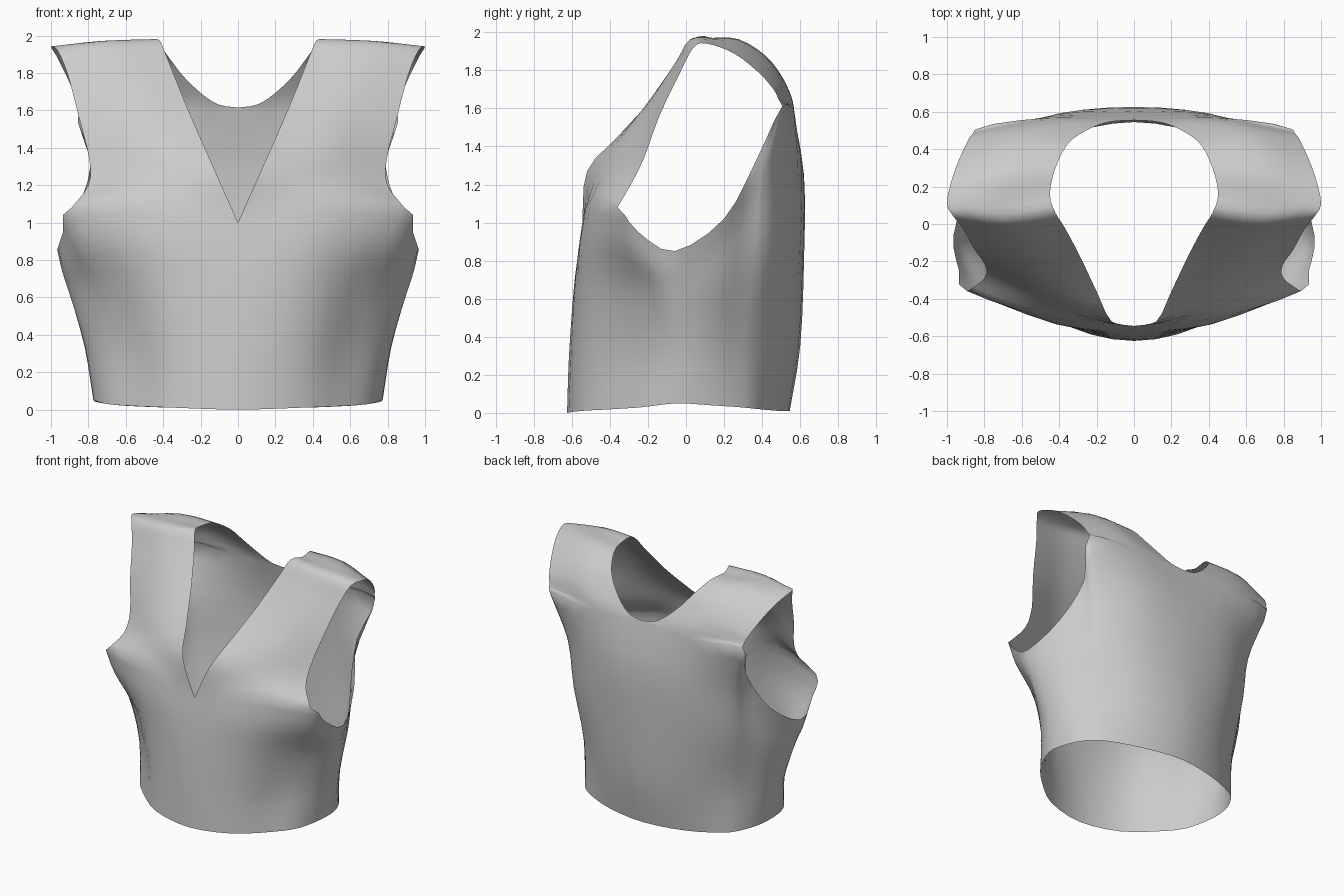
import bpy, bmesh
from mathutils import Vector

if "Cube" in bpy.data.objects:
    bpy.data.objects.remove(bpy.data.objects["Cube"])

STEPS = 3  # subdivisions between control points


def spline(pts, mirrored_ends=False):
    """Catmull-Rom resample; mirrored ends keep the centre line smooth."""
    def ghost(a, b):
        return Vector((-b.x, b.y, b.z)) if mirrored_ends else 2 * a - b
    p = [ghost(pts[0], pts[1])] + list(pts) + [ghost(pts[-1], pts[-2])]
    out = []
    for i in range(1, len(p) - 2):
        a, b, c, d = p[i - 1:i + 3]
        for k in range(STEPS):
            t = k / STEPS
            out.append(0.5 * (2 * b + (c - a) * t + (2 * a - 5 * b + 4 * c - d) * t ** 2
                              + (3 * b - a - 3 * c + d) * t ** 3))
    return out + [pts[-1].copy()]


def rows(data):
    return [[Vector(p) for p in row] for row in data]


def lengthwise(grid):
    """Resample a list of rows along the other direction."""
    cols = [spline(list(c)) for c in zip(*grid)]
    return [list(r) for r in zip(*cols)]


# Chest rows: neck edge, middle, arm edge
chest_front = [(0, -.545, 1.0), (.45, -.5, 1.12), (.89, -.36, 1.08)]
chest_back = [(0, .555, 1.615), (.45, .568, 1.58), (.85, .505, 1.61)]
underarm = [(.935, -.25, .95), (.965, -.06, .85), (.88, .2, 1.02), (.785, .365, 1.32)]

# Body rows from front centre round the side to back centre, hem upward
body = rows([
    [(0, -.625, 0), (.33, -.555, .01), (.57, -.375, .02), (.70, -.23, .03), (.77, -.05, .05),
     (.755, .13, .04), (.69, .28, .03), (.59, .38, .02), (.33, .49, .01), (0, .545, .01)],
    [(0, -.615, .3), (.36, -.535, .3), (.585, -.335, .32), (.735, -.19, .33), (.815, -.04, .33),
     (.8, .12, .35), (.71, .27, .38), (.6, .39, .4), (.36, .535, .38), (0, .6, .35)],
    [(0, -.59, .65), (.39, -.535, .65), (.66, -.345, .66), (.785, -.225, .64), (.895, -.07, .6),
     (.86, .14, .67), (.755, .31, .78), (.665, .44, .85), (.4, .572, .85), (0, .62, .8)],
    [(0, -.565, .85), (.42, -.535, .9), (.80, -.37, .9), (.88, -.255, .82), (.94, -.07, .74),
     (.87, .17, .87), (.76, .34, 1.08), (.71, .46, 1.25), (.41, .59, 1.25), (0, .62, 1.25)],
    chest_front + underarm + chest_back[::-1],
])

# Shoulder strap rows, from the front chest over the shoulder to the back
strap = rows([
    [(.12, -.52, 1.27), (.45, -.42, 1.28), (.80, -.29, 1.2)],
    [(.2, -.36, 1.45), (.5, -.33, 1.43), (.795, -.22, 1.34)],
    [(.29, -.17, 1.66), (.56, -.18, 1.65), (.85, -.14, 1.56)],
    [(.37, -.02, 1.86), (.64, -.05, 1.85), (.91, -.03, 1.79)],
    [(.42, .06, 1.975), (.7, .02, 1.96), (.965, .04, 1.92)],
    [(.45, .16, 1.965), (.72, .13, 1.97), (1.0, .11, 1.94)],
    [(.42, .3, 1.95), (.7, .27, 1.96), (.97, .25, 1.89)],
    [(.36, .42, 1.87), (.66, .41, 1.875), (.92, .38, 1.79)],
    [(.29, .48, 1.78), (.6, .5, 1.77), (.88, .46, 1.7)],
    [(.19, .53, 1.685), (.52, .545, 1.68), (.86, .485, 1.65)],
    [(.1, .55, 1.63), (.47, .56, 1.63), (.855, .497, 1.63)],
])

body_rows = [spline(r, True) for r in body]
n = 2 * STEPS + 1
top = body_rows[-1]
strap_rows = [top[:n]] + [spline(r) for r in strap] + [top[::-1][:n]]

# Stitch the half garment
bm = bmesh.new()
for grid in (lengthwise(body_rows), lengthwise(strap_rows)):
    vs = [[bm.verts.new(p) for p in r] for r in grid]
    for lo, hi in zip(vs, vs[1:]):
        for i in range(len(lo) - 1):
            bm.faces.new((lo[i], lo[i + 1], hi[i + 1], hi[i]))

# Mirror to the other side and weld the seams
geom = bm.verts[:] + bm.edges[:] + bm.faces[:]
dup = bmesh.ops.duplicate(bm, geom=geom)["geom"]
for v in dup:
    if isinstance(v, bmesh.types.BMVert):
        v.co.x *= -1
bmesh.ops.remove_doubles(bm, verts=bm.verts[:], dist=0.0005)
bmesh.ops.recalc_face_normals(bm, faces=bm.faces[:])
if sum(f.normal.dot(f.calc_center_median() - Vector((0, 0, .9))) for f in bm.faces) < 0:
    bmesh.ops.reverse_faces(bm, faces=bm.faces[:])
for f in bm.faces:
    f.smooth = True

mesh = bpy.data.meshes.new("vest_top")
bm.to_mesh(mesh)
bm.free()
bpy.context.collection.objects.link(bpy.data.objects.new("vest_top", mesh))
